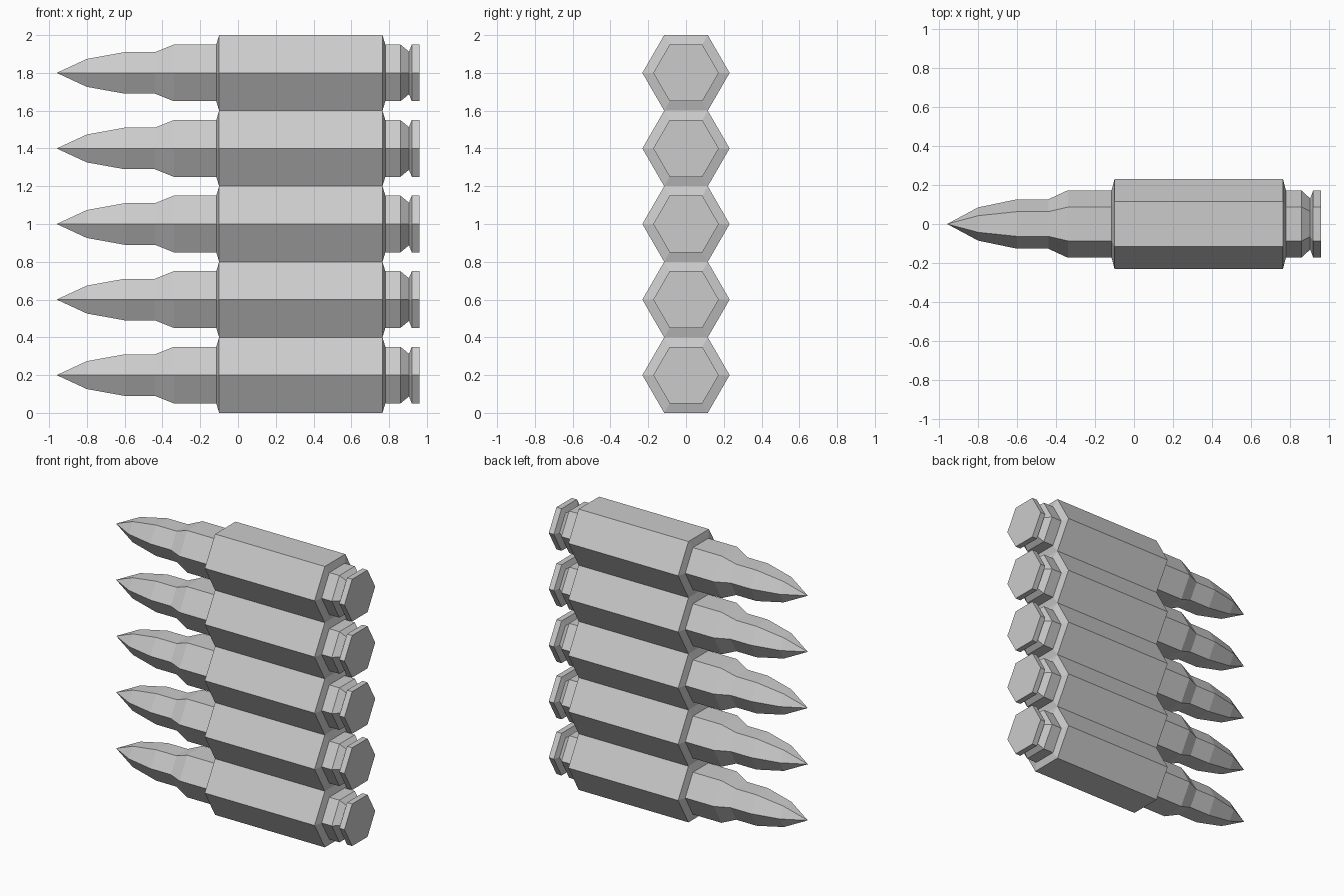
import bpy, bmesh
from math import cos, sin, pi, radians

if "Cube" in bpy.data.objects:
    bpy.data.objects.remove(bpy.data.objects["Cube"])

SIDES = 6
PITCH = 0.4

# Outline of one cartridge: (x, half-height across the flats)
profile = [
    (-0.80, 0.074), (-0.60, 0.11), (-0.44, 0.11), (-0.34, 0.15),   # bullet and neck
    (-0.115, 0.15), (-0.10, 0.20), (0.765, 0.20), (0.78, 0.15),    # belt sleeve
    (0.86, 0.15), (0.905, 0.113), (0.92, 0.15), (0.96, 0.15),      # extractor groove and rim
]
TIP_X = -0.96


def cartridge_mesh():
    bm = bmesh.new()
    tip = bm.verts.new((TIP_X, 0, 0))
    rings = []
    for x, flat in profile:
        r = flat / cos(pi / SIDES)
        rings.append([bm.verts.new((x, r * cos(2 * pi * i / SIDES), r * sin(2 * pi * i / SIDES)))
                      for i in range(SIDES)])
    # Pointed nose
    for i in range(SIDES):
        bm.faces.new((tip, rings[0][i], rings[0][(i + 1) % SIDES]))
    # Body walls
    for a, b in zip(rings, rings[1:]):
        for i in range(SIDES):
            j = (i + 1) % SIDES
            bm.faces.new((a[i], b[i], b[j], a[j]))
    # Flat base
    bm.faces.new(rings[-1])
    bmesh.ops.recalc_face_normals(bm, faces=bm.faces[:])
    mesh = bpy.data.meshes.new("cartridge")
    bm.to_mesh(mesh)
    bm.free()
    return mesh


# Belt of five stacked cartridges, flats touching
mesh = cartridge_mesh()
for n in range(5):
    ob = bpy.data.objects.new(f"cartridge_{n + 1}", mesh)
    ob.location.z = PITCH * (n + 0.5)
    bpy.context.collection.objects.link(ob)
